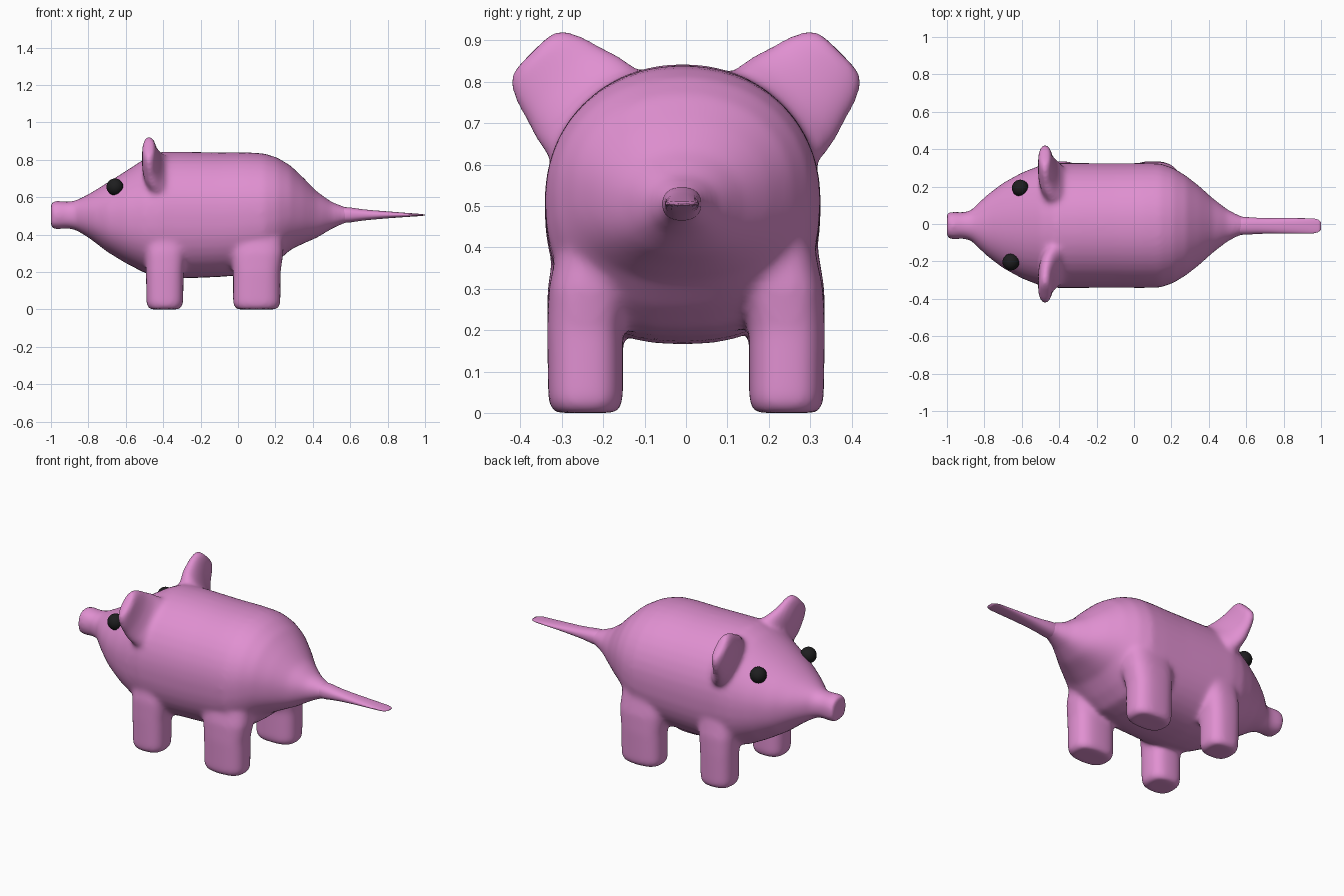
import bpy, bmesh, math
from mathutils import Vector

if "Cube" in bpy.data.objects:
    bpy.data.objects.remove(bpy.data.objects["Cube"])

X, Y, Z = Vector((1, 0, 0)), Vector((0, 1, 0)), Vector((0, 0, 1))


def material(name, colour):
    m = bpy.data.materials.new(name)
    m.diffuse_color = (*colour, 1)
    m.use_nodes = True
    m.node_tree.nodes["Principled BSDF"].inputs["Base Color"].default_value = m.diffuse_color
    return m


pink = material("pink_skin", (0.75, 0.28, 0.64))
black = material("black_eye", (0.013, 0.013, 0.014))


def ring(centre, u, v, power_top=2.0, power_bottom=2.0, n=40):
    """Superellipse section; u and v are half-axis vectors."""
    points = []
    for i in range(n):
        a = 2 * math.pi * i / n
        c, s = math.cos(a), math.sin(a)
        p = 2 / (power_top if s >= 0 else power_bottom)
        points.append(centre + u * math.copysign(abs(c) ** p, c)
                      + v * math.copysign(abs(s) ** p, s))
    return points


def loft(bm, rings):
    """Closed skin through a list of sections."""
    loops = [[bm.verts.new(p) for p in r] for r in rings]
    n = len(loops[0])
    faces = [bm.faces.new(loops[0][::-1]), bm.faces.new(loops[-1])]
    for a, b in zip(loops, loops[1:]):
        for i in range(n):
            j = (i + 1) % n
            faces.append(bm.faces.new((a[i], a[j], b[j], b[i])))
    bmesh.ops.recalc_face_normals(bm, faces=faces)


def finish(bm, name, mat):
    mesh = bpy.data.meshes.new(name)
    bm.to_mesh(mesh)
    bm.free()
    mesh.materials.append(mat)
    mesh.polygons.foreach_set("use_smooth", [True] * len(mesh.polygons))
    ob = bpy.data.objects.new(name, mesh)
    bpy.context.collection.objects.link(ob)
    return ob


def long_section(x, top, bottom, half, y, pt, pb):
    c = Vector((x, y, (top + bottom) / 2))
    return ring(c, Y * half, Z * (top - bottom) / 2, pt, pb)


# Torso, head and snout: x, top, bottom, half width
bm = bmesh.new()
profile = [
    (-1.00, .575, .432, .070), (-.97, .582, .428, .074), (-.91, .576, .433, .071),
    (-.87, .582, .425, .082), (-.83, .600, .403, .122), (-.78, .627, .370, .168),
    (-.70, .677, .308, .228), (-.60, .740, .247, .283), (-.50, .805, .195, .322),
    (-.42, .842, .175, .334), (-.30, .843, .165, .334), (-.10, .839, .173, .333),
    (.05, .840, .185, .334), (.14, .834, .205, .332), (.21, .812, .255, .308),
    (.28, .770, .318, .265), (.35, .704, .352, .210), (.42, .632, .382, .147),
    (.50, .575, .430, .086), (.56, .553, .457, .056), (.63, .528, .478, .034)]
loft(bm, [long_section(*row, -.008, 2.1, 2.4) for row in profile])

# Legs: z, x range, inner and outer y
front_leg = [(0, -.475, -.31, .165, .32), (.025, -.49, -.293, .152, .333),
             (.2, -.492, -.29, .152, .336), (.3, -.495, -.28, .14, .335),
             (.45, -.49, -.26, .12, .31)]
rear_leg = [(0, -.01, .21, .165, .32), (.025, -.027, .227, .152, .333),
            (.2, -.027, .228, .152, .336), (.3, -.04, .243, .135, .332),
            (.45, -.06, .24, .1, .3)]
for side in (-1, 1):
    for leg in (front_leg, rear_leg):
        loft(bm, [ring(Vector(((a + b) / 2, side * (c + d) / 2, z)),
                       X * (b - a) / 2, Y * (d - c) / 2, 2.7, 2.7)
                  for z, a, b, c, d in leg])

    # Ears: distance along the outward diagonal, half width, front x, back x
    out = Vector((0, side, 1)).normalized()
    across = Vector((0, side, -1)).normalized()
    ear = [(0, .150, -.49, -.34), (.08, .150, -.505, -.365), (.12, .143, -.512, -.40),
           (.17, .127, -.514, -.423), (.22, .113, -.513, -.435),
           (.25, .098, -.511, -.44), (.272, .07, -.505, -.445)]
    loft(bm, [ring(Vector(((f + b) / 2, side * .18, .68)) + out * s,
                   across * w, X * (b - f) / 2, 2.2, 2.2) for s, w, f, b in ear])

# Fuse the parts into one soft skin
body = finish(bm, "body", pink)
fuse = body.modifiers.new("fuse", 'REMESH')
fuse.mode = 'VOXEL'
fuse.voxel_size = 0.01
fuse.use_smooth_shade = True
soft = body.modifiers.new("soften", 'SMOOTH')
soft.factor = 0.5
soft.iterations = 28

# Flat tapering tail
bm = bmesh.new()
tail = [(.50, .545, .462, .045), (.56, .547, .463, .048), (.60, .545, .465, .047),
        (.66, .536, .474, .043), (.72, .530, .480, .041), (.80, .524, .487, .041),
        (.90, .516, .494, .041), (.96, .512, .498, .040), (.985, .509, .500, .034),
        (1.0, .507, .503, .020)]
loft(bm, [long_section(*row, -.010, 2.3, 2.3) for row in tail])
finish(bm, "tail", pink)

# Eyes
for name, place in (("right_eye", (-.658, -.203, .655)), ("left_eye", (-.608, .192, .675))):
    bm = bmesh.new()
    bmesh.ops.create_uvsphere(bm, u_segments=24, v_segments=16, radius=.045)
    finish(bm, name, black).location = place
